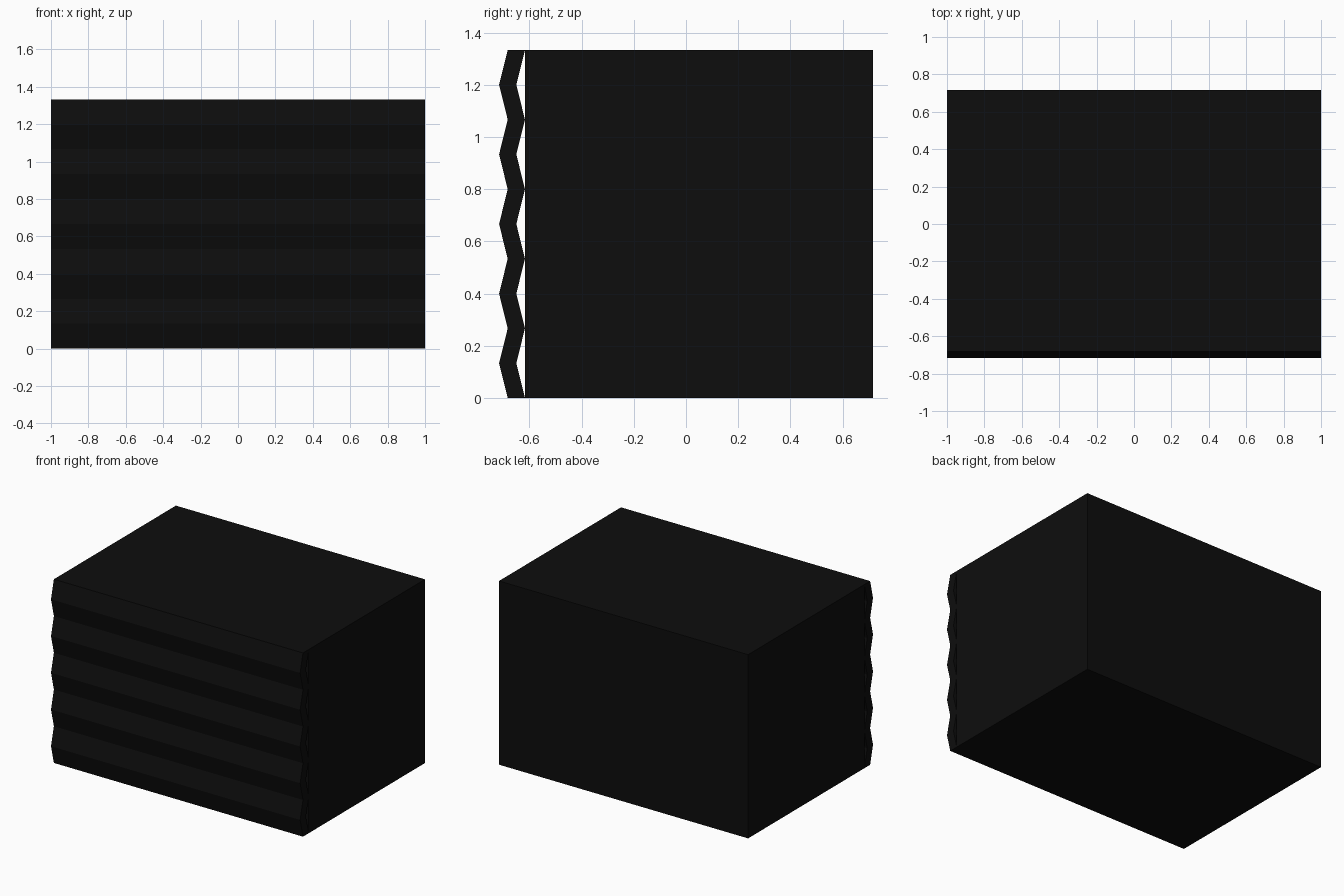
import bpy, bmesh

if "Cube" in bpy.data.objects:
    bpy.data.objects.remove(bpy.data.objects["Cube"])

W, H = 2.0, 1.333          # width along x, height
BACK, FRONT = 0.716, -0.617  # y limits of the body
FOLDS = 10                 # flat strips in the pleated front

black = bpy.data.materials.new("black")
black.diffuse_color = (0.004, 0.004, 0.004, 1)
black.use_nodes = True
black.node_tree.nodes["Principled BSDF"].inputs["Base Color"].default_value = black.diffuse_color


def extrude_profile(name, profile):
    """Extrude a closed (y, z) outline across the full width."""
    bm = bmesh.new()
    face = bm.faces.new([bm.verts.new((-W / 2, y, z)) for y, z in profile])
    new = bmesh.ops.extrude_face_region(bm, geom=[face])["geom"]
    verts = [g for g in new if isinstance(g, bmesh.types.BMVert)]
    bmesh.ops.translate(bm, verts=verts, vec=(W, 0, 0))
    bmesh.ops.recalc_face_normals(bm, faces=bm.faces)
    mesh = bpy.data.meshes.new(name)
    bm.to_mesh(mesh)
    bm.free()
    mesh.materials.append(black)
    obj = bpy.data.objects.new(name, mesh)
    bpy.context.collection.objects.link(obj)
    return obj


# Plain box body
extrude_profile("body", [(FRONT, 0), (BACK, 0), (BACK, H), (FRONT, H)])

# Zigzag front panel, touching the body at every inner fold
inner = [(FRONT - 0.033 * (i % 2), H * i / FOLDS) for i in range(FOLDS + 1)]
outer = [(y - 0.066, z) for y, z in reversed(inner)]
extrude_profile("pleated_front", inner + outer)
